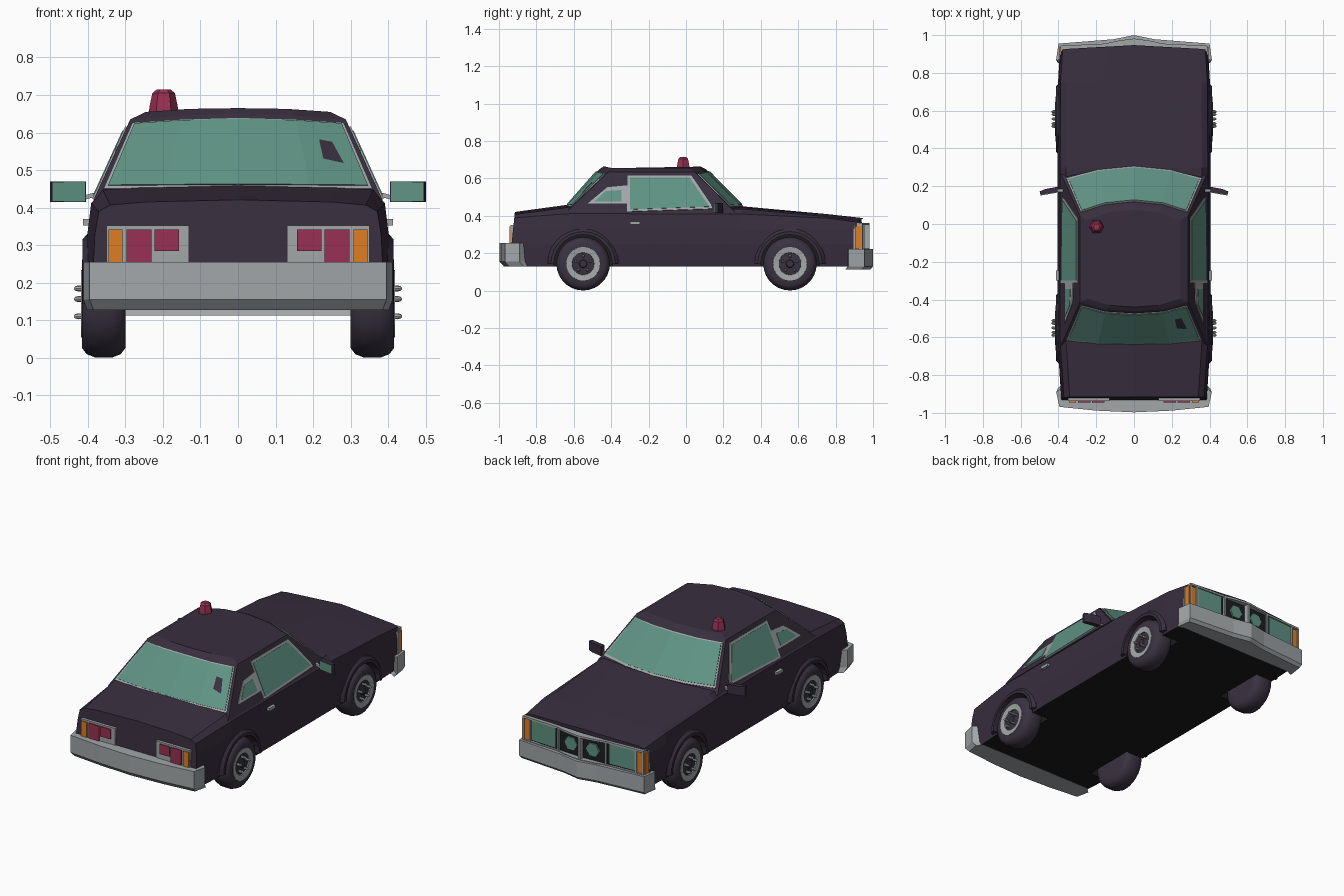
import bpy, bmesh, math
from mathutils import Vector

if "Cube" in bpy.data.objects:
    bpy.data.objects.remove(bpy.data.objects["Cube"])

def material(name, rgb):
    m = bpy.data.materials.new(name)
    m.diffuse_color = (*rgb, 1)
    m.use_nodes = True
    m.node_tree.nodes["Principled BSDF"].inputs["Base Color"].default_value = m.diffuse_color
    return m

PAINT = material("dark_plum_paint", (0.040, 0.027, 0.048))
RUBBER = material("tire_rubber", (0.042, 0.032, 0.052))
BLACK = material("underside_black", (0.012, 0.011, 0.013))
CHROME = material("grey_metal", (0.36, 0.385, 0.395))
GLASS = material("teal_glass", (0.114, 0.290, 0.228))
RED = material("crimson_lamp", (0.314, 0.030, 0.084))
ORANGE = material("orange_lamp", (0.73, 0.205, 0.017))

def build(name, verts, faces, *mats, smooth=False):
    me = bpy.data.meshes.new(name)
    me.from_pydata([tuple(v) for v in verts], [], faces)
    bm = bmesh.new()
    bm.from_mesh(me)
    bmesh.ops.recalc_face_normals(bm, faces=bm.faces[:])
    bm.to_mesh(me)
    bm.free()
    for m in mats:
        me.materials.append(m)
    ob = bpy.data.objects.new(name, me)
    bpy.context.collection.objects.link(ob)
    if smooth:
        bpy.ops.object.select_all(action='DESELECT')
        ob.select_set(True)
        bpy.context.view_layer.objects.active = ob
        bpy.ops.object.shade_smooth_by_angle(angle=math.radians(40))
    return ob

def prisms(name, mat, items, mirror=True):
    """Each item is (polygon, extrusion vector); optionally mirrored in x."""
    V, F = [], []
    for pts, vec in items:
        for s in ((1, -1) if mirror else (1,)):
            n, b = len(pts), len(V)
            V += [(p[0] * s, p[1], p[2]) for p in pts]
            V += [((p[0] + vec[0]) * s, p[1] + vec[1], p[2] + vec[2]) for p in pts]
            F += [list(range(b, b + n)), list(range(b + n, b + 2 * n))]
            F += [[b + i, b + (i + 1) % n, b + n + (i + 1) % n, b + n + i] for i in range(n)]
    return build(name, V, F, mat)

def box(x0, x1, y0, y1, z0, z1):
    return ([(x0, y0, z0), (x1, y0, z0), (x1, y1, z0), (x0, y1, z0)], (0, 0, z1 - z0))

def loft(name, rings, *mats, smooth=False, caps=True):
    n = len(rings[0])
    V = [p for r in rings for p in r]
    F = [[k * n + i, k * n + (i + 1) % n, (k + 1) * n + (i + 1) % n, (k + 1) * n + i]
         for k in range(len(rings) - 1) for i in range(n)]
    if caps:
        F += [list(range(n)), list(range((len(rings) - 1) * n, len(rings) * n))]
    return build(name, V, F, *mats, smooth=smooth)

def lathe(name, profile, cx, cy, cz, side, mat, n=28, caps=True, smooth=False):
    """Profile of (x, radius) turned about an axis along x."""
    rings = [[(side * (cx + x), cy + r * math.cos(2 * math.pi * i / n),
               cz + r * math.sin(2 * math.pi * i / n)) for i in range(n)] for x, r in profile]
    return loft(name, rings, mat, caps=caps, smooth=smooth)

# Lower body: sections as (y, half width, shoulder z, top z, crease x, slant, nose)
rings = []
for y, w, s, t, c, slant, nose in [(-0.945, .385, .390, .415, .25, .03, 0), (-0.62, .405, .412, .455, .25, 0, 0),
                                   (0.30, .405, .410, .445, .24, 0, 0), (0.75, .402, .388, .404, .165, 0, 0),
                                   (0.925, .392, .365, .382, .14, 0, .022)]:
    half = [(0, .13), (w * .97, .13), (w, .25), (w - .004, .33), (w - .014, s),
            (w - .045, t - .008), (c, t), (0, t + .006)]
    pts = [(x, y + slant * (z - .13) / .29 + nose * (1 - x / w), z) for x, z in half]
    rings.append(pts + [(-x, yy, z) for x, yy, z in pts[-2:0:-1]])
body = loft("lower_body", rings, PAINT, BLACK)

# Wheel wells cut from the body
WHEELS = [(s, y) for s in (1, -1) for y in (-0.55, 0.556)]
WZ = 0.144
bpy.context.view_layer.objects.active = body
for s, y in WHEELS:
    cutter = lathe("well_cutter", [(0, .157), (.2, .157)], .28, y, WZ, s, PAINT)
    cutter.hide_render = True
    mod = body.modifiers.new("well", 'BOOLEAN')
    mod.object, mod.operation, mod.solver = cutter, 'DIFFERENCE', 'EXACT'
    bpy.context.view_layer.objects.active = body
    bpy.ops.object.modifier_apply(modifier="well")
    bpy.data.objects.remove(cutter)
for f in body.data.polygons:
    c = f.center
    well = abs(c.x) < .385 and any(math.hypot(c.y - y, c.z - WZ) < .165 for _, y in WHEELS)
    f.material_index = 1 if f.normal.z < -.6 or (well and c.z < .31) else 0

# Cabin: chains of half points from the centre line to the corner
FB = [(0, .332, .42), (.20, .312, .42), (.385, .262, .42)]
FT = [(0, .105, .65), (.15, .090, .645), (.287, .045, .635)]
RB = [(0, -.665, .42), (.20, -.660, .42), (.385, -.640, .42)]
RT = [(0, -.462, .65), (.15, -.452, .645), (.287, -.415, .635)]
FR = [(0, .075, .665), (.13, .062, .663), (.245, .022, .655)]
RR = [(0, -.440, .665), (.13, -.430, .663), (.245, -.395, .655)]

def ring(front, rear):
    half = front + rear[::-1]
    return half + [(-x, y, z) for x, y, z in half[-2:0:-1]]
cabin = loft("cabin", [ring(FB, RB), ring(FT, RT), ring(FR, RR)], PAINT)

# Windshield and rear window follow the cabin ends, each with a metal surround
def end_glass(name, mat, base, top, t0, t1, u, vec):
    def at(i, t):
        a, b = Vector(base[i]), Vector(top[i])
        if i == 2:
            a, b = Vector(base[1]).lerp(a, u), Vector(top[1]).lerp(b, u)
        return a.lerp(b, t)
    prisms(name, mat, [([at(i, t0), at(i + 1, t0), at(i + 1, t1), at(i, t1)], vec) for i in (0, 1)])

for label, b, t, d in (("windshield", FB, FT, 1), ("rear_window", RB, RT, -1)):
    end_glass(label + "_surround", CHROME, b, t, .13, .945, .92, (0, d * .004, .003))
    end_glass(label, GLASS, b, t, .165, .925, .87, (0, d * .006, .005))

# Side windows on the sloping cabin side
def side_plate(name, mat, yz, thick):
    pts = [(.385 - (z - .42) * .098 / .215, y, z) for y, z in yz]
    prisms(name, mat, [(pts, (thick, 0, thick * .45))])

side_plate("door_window_surround", CHROME, [(-.315, .422), (.142, .437), (.132, .462), (.028, .615), (-.312, .615)], .004)
side_plate("door_window", GLASS, [(-.300, .432), (.125, .447), (.018, .603), (-.300, .603)], .006)
side_plate("quarter_window_surround", CHROME, [(-.525, .465), (-.310, .465), (-.310, .562), (-.420, .552)], .004)
side_plate("quarter_window", GLASS, [(-.490, .474), (-.345, .474), (-.345, .536), (-.430, .530)], .006)

# Door handles and wing mirrors
prisms("door_handles", CHROME, [box(.39, .413, -.30, -.245, .353, .370)])
prisms("mirror_stems", CHROME, [([(.375, .17, .43), (.375, .185, .43), (.42, .185, .418), (.42, .17, .418)], (0, 0, .012))])
prisms("mirror_housings", PAINT, [([(.405, .170, .415), (.495, .155, .415), (.500, .172, .415), (.47, .185, .415),
                                    (.405, .197, .415)], (0, 0, .055))])
prisms("mirror_glass", GLASS, [([(.407, .170, .417), (.494, .155, .417), (.494, .155, .468), (.407, .170, .468)],
                                (0, -.004, 0))])

# Bumpers: plan outlines with a tucked lower edge
def bumper(name, half, levels):
    full = half + [(-x, y) for x, y in half[::-1] if x > 0]
    loft(name, [[(x * k, y * k, z) for x, y in full] for z, k in levels], CHROME)

bumper("rear_bumper", [(0, -.86), (.38, -.86), (.405, -.885), (.412, -.89), (.395, -.968), (.20, -.988), (0, -.997)],
       [(.128, .975), (.155, 1), (.255, 1)])
bumper("front_bumper", [(0, .88), (.38, .88), (.405, .865), (.412, .87), (.400, .955), (.11, .978), (0, 1.0)],
       [(.113, .985), (.13, 1), (.222, 1)])

# Tail lamps
prisms("tail_lamp_panels", CHROME, [box(.130, .350, -.938, -.90, .25, .352)])
prisms("tail_lamps", RED, [box(.230, .297, -.944, -.93, .252, .342), box(.157, .222, -.944, -.93, .285, .342)])
prisms("tail_indicators", ORANGE, [box(.308, .345, -.944, -.93, .252, .342)])

# Front end: dark recess, headlamps, indicators and bright grille frame
prisms("grille_recess", BLACK, [([(0, .90, .215), (.372, .90, .215), (.372, .930, .215), (.15, .944, .215),
                                  (0, .952, .215)], (0, 0, .145))])
prisms("headlamps", GLASS, [([(.172, .935, .232), (.330, .927, .232), (.330, .927, .348), (.172, .935, .348)],
                             (0, .014, 0))])
prisms("grille_lamps", GLASS, [([(.070 + .042 * math.cos(a * math.pi / 3), .944,
                                  .288 + .042 * math.sin(a * math.pi / 3)) for a in range(6)], (0, .012, 0))])
prisms("front_indicators", ORANGE, [box(.342, .394, .905, .938, .225, .345)])
frame = []
for z in (.215, .350):
    frame.append(([(0, .945, z), (.15, .935, z), (.385, .915, z), (.385, .944, z), (.15, .955, z),
                   (.10, .968, z), (0, .982, z)], (0, 0, .011)))
for x, y in ((.146, .956), (.334, .946), (.378, .943)):
    frame.append(box(x, x + .010, y - .03, y, .22, .355))
frame += [box(.386, .397, .895, .904, .22, .35), box(0, .007, .95, .980, .22, .355)]
prisms("grille_frame", CHROME, frame)

# Wheels with rims, hubs, five studs and arch flares
for s, y in WHEELS:
    end = ("front" if y > 0 else "rear") + ("_right" if s > 0 else "_left")
    lathe(end + "_tire", [(.300, .085), (.300, .118), (.312, .134), (.335, .143), (.380, .143), (.403, .134),
                          (.415, .118), (.416, .090), (.405, .088)], 0, y, WZ, s, RUBBER, smooth=True)
    lathe(end + "_rim", [(.402, .092), (.418, .090), (.414, .060), (.402, .058)], 0, y, WZ, s, CHROME, caps=False)
    lathe(end + "_hub", [(.395, .062), (.408, .060), (.412, .022), (.417, .018)], 0, y, WZ, s, RUBBER, n=20)
    for k in range(5):
        a = math.pi / 2 + k * math.tau / 5
        lathe(end + "_stud", [(.405, .007), (.425, .008), (.433, .006), (.437, .002)], 0,
              y + .041 * math.cos(a), WZ + .041 * math.sin(a), s, CHROME, n=8)
    arc = []
    for i in range(15):
        a = math.pi * i / 14
        arc.append([(s * x, y + r * math.cos(a), WZ + r * math.sin(a))
                    for x, r in ((.36, .156), (.414, .156), (.414, .172), (.398, .190), (.36, .190))])
    loft(end + "_arch", arc, PAINT)

# Roof beacon: tapered six-sided lamp
def hexagon(r, z):
    return [(-.198 + r * math.cos(i * math.pi / 3), -.015 + r * math.sin(i * math.pi / 3), z) for i in range(6)]
loft("roof_beacon", [hexagon(.040, .65), hexagon(.037, .672), hexagon(.030, .705), hexagon(.018, .715)], RED)
